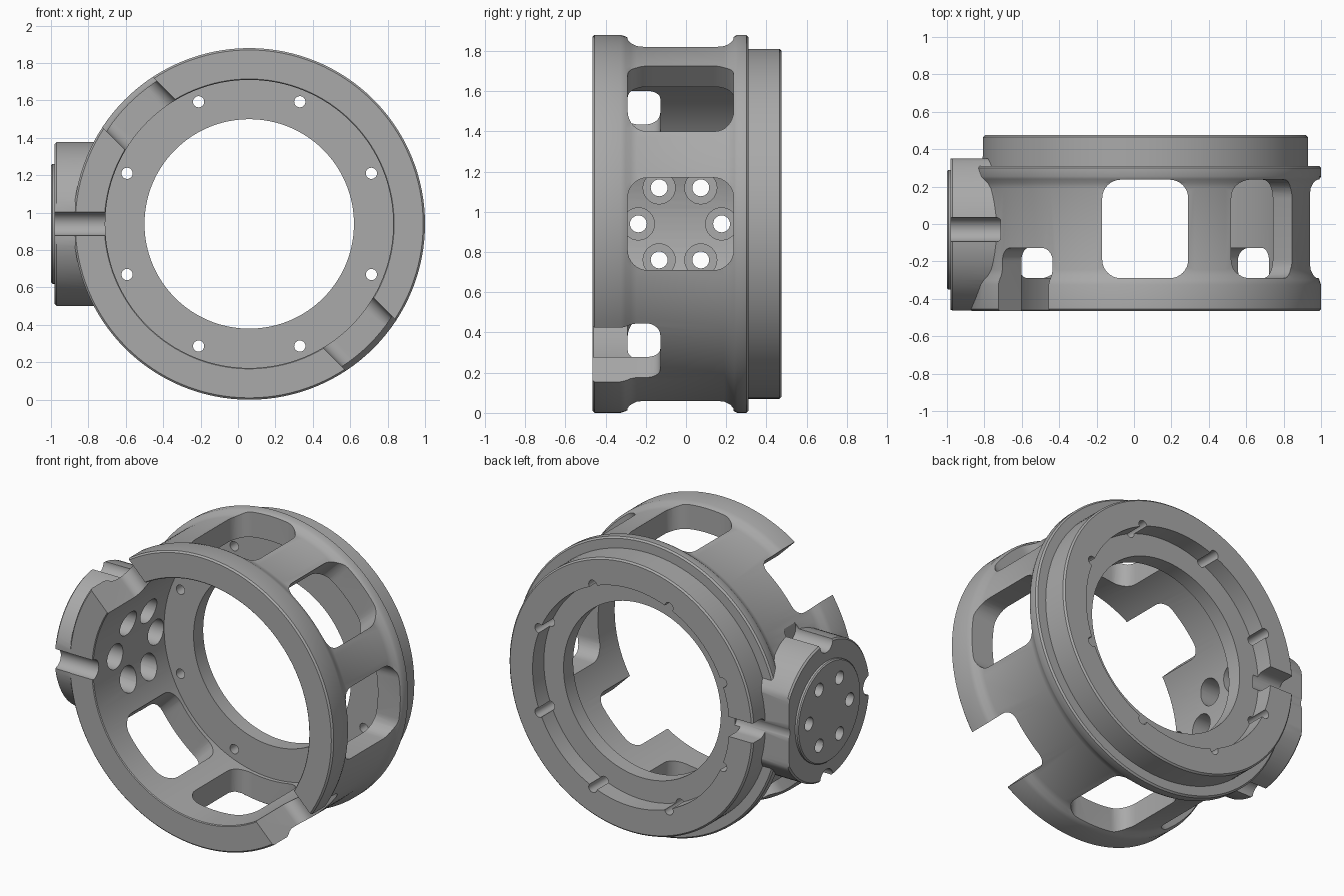
import bpy
import bmesh
from math import sin, cos, pi, radians
from mathutils import Matrix

cube = bpy.data.objects.get("Cube")
if cube:
    bpy.data.objects.remove(cube)

CX, CZ = 0.06, 0.94      # ring axis, parallel to y
BY = -0.03               # boss axis position along y

metal = bpy.data.materials.new("grey metal")
metal.use_nodes = True
GREY = (0.40, 0.40, 0.40, 1)
metal.diffuse_color = GREY
metal.node_tree.nodes["Principled BSDF"].inputs["Base Color"].default_value = GREY


def make(name, bm):
    bmesh.ops.recalc_face_normals(bm, faces=bm.faces)
    mesh = bpy.data.meshes.new(name)
    bm.to_mesh(mesh)
    bm.free()
    mesh.materials.append(metal)
    obj = bpy.data.objects.new(name, mesh)
    bpy.context.collection.objects.link(obj)
    return obj


def lathe(name, profile, steps=128):
    """Revolve (radius, y) points around the ring axis."""
    bm = bmesh.new()
    rings = [[bm.verts.new((CX + r * cos(2 * pi * i / steps), y,
                            CZ + r * sin(2 * pi * i / steps))) for r, y in profile]
             for i in range(steps)]
    n = len(profile)
    for i in range(steps):
        a, b = rings[i], rings[(i + 1) % steps]
        for j in range(n):
            k = (j + 1) % n
            bm.faces.new((a[j], a[k], b[k], b[j]))
    return make(name, bm)


def radial_frame(deg):
    """Local axes: tangent, y, outward radius."""
    a = radians(deg)
    return Matrix(((sin(a), 0, cos(a), CX), (0, 1, 0, 0),
                   (-cos(a), 0, sin(a), CZ), (0, 0, 0, 1)))


AXIAL = Matrix(((1, 0, 0, CX), (0, 0, 1, 0), (0, 1, 0, CZ), (0, 0, 0, 1)))


def prism(name, sections, frame):
    """Skin matching outlines, given as (outline, depth), into a closed solid."""
    bm = bmesh.new()
    loops = [[bm.verts.new(frame @ Matrix.Translation((u, v, w)).translation)
              for u, v in pts] for pts, w in sections]
    n = len(loops[0])
    for a, b in zip(loops, loops[1:]):
        for i in range(n):
            j = (i + 1) % n
            bm.faces.new((a[i], a[j], b[j], b[i]))
    bm.faces.new(loops[0][::-1])
    bm.faces.new(loops[-1])
    return make(name, bm)


def circle(cu, cv, r, n=32):
    return [(cu + r * cos(2 * pi * i / n), cv + r * sin(2 * pi * i / n)) for i in range(n)]


def rounded(u0, u1, v0, v1, r, n=8):
    corners = ((u1 - r, v1 - r), (u0 + r, v1 - r), (u0 + r, v0 + r), (u1 - r, v0 + r))
    return [(cu + r * cos(pi / 2 * (q + i / n)), cv + r * sin(pi / 2 * (q + i / n)))
            for q, (cu, cv) in enumerate(corners) for i in range(n + 1)]


def combine(target, other, operation):
    mod = target.modifiers.new("join", "BOOLEAN")
    mod.operation = operation
    mod.solver = "EXACT"
    mod.object = other
    bpy.context.view_layer.update()
    graph = bpy.context.evaluated_depsgraph_get()
    mesh = bpy.data.meshes.new_from_object(target.evaluated_get(graph))
    target.modifiers.clear()
    target.data = mesh
    bpy.data.objects.remove(other)


# Ring body with raised rims, stepped rear collar and inner flange
housing = lathe("ring_housing", [
    (0.775, -0.465), (0.93, -0.465), (0.94, -0.455), (0.94, -0.325), (0.932, -0.30),
    (0.918, -0.275), (0.91, -0.245), (0.91, 0.19), (0.918, 0.22), (0.932, 0.24),
    (0.94, 0.255), (0.94, 0.30), (0.93, 0.31), (0.87, 0.31), (0.87, 0.465),
    (0.86, 0.475), (0.70, 0.475), (0.70, 0.36), (0.56, 0.36), (0.56, 0.262),
    (0.77, 0.262), (0.77, -0.46)])

# Side boss: round pad with flats front and rear, plus a raised disc
side = radial_frame(180)


def pad(r):
    return [(u, min(max(v, -0.462), 0.35)) for u, v in circle(0, BY, r, 96)]


boss = prism("boss", [(pad(0.443), 0.5), (pad(0.443), 1.03), (pad(0.433), 1.04)], side)
bore = prism("bore_cutter", [(circle(0, 0, 0.84, 128), -0.7), (circle(0, 0, 0.84, 128), 0.7)], AXIAL)
combine(boss, bore, "DIFFERENCE")
combine(housing, boss, "UNION")
disc = prism("boss_disc", [(circle(0, BY, 0.32, 64), 0.98), (circle(0, BY, 0.32, 64), 1.053),
                           (circle(0, BY, 0.313, 64), 1.06)], side)
combine(housing, disc, "UNION")


def cut(outline, w0, w1, frame):
    combine(housing, prism("cutter", [(outline, w0), (outline, w1)], frame), "DIFFERENCE")


# Rounded windows around the wall
for deg in (90, 45, 0, 270, 225):
    cut(rounded(-0.23, 0.23, -0.29, 0.237, 0.1), 0.6, 1.2, radial_frame(deg))

# Open notches in the front rim
for deg in (135, 315):
    cut(rounded(-0.19, 0.19, -0.8, -0.128, 0.07), 0.6, 1.2, radial_frame(deg))

# Flange bolt holes
for k in range(8):
    a = radians(22.5 + 45 * k)
    cut(circle(0.707 * cos(a), 0.707 * sin(a), 0.03, 24), 0.2, 0.6, AXIAL)

# Boss bolt holes with counterbores from the inside
for k in range(6):
    a = radians(90 + 60 * k)
    u, v = 0.207 * cos(a), BY + 0.207 * sin(a)
    cut(circle(u, v, 0.08), 0.6, 0.95, side)
    cut(circle(u, v, 0.042, 24), 0.9, 1.2, side)

# Grooves round the boss edge: above, below, front and rear
for u in (-0.44, 0.44):
    cut(circle(u, BY, 0.065), 0.775, 1.2, side)
cut(circle(0, -0.465, 0.063), 0.6, 1.2, side)
cut(rounded(-0.063, 0.063, 0.343, 0.7, 0.06), 0.66, 1.2, side)

# Smooth curved walls, crisp edges
bpy.ops.object.select_all(action="DESELECT")
housing.select_set(True)
bpy.context.view_layer.objects.active = housing
bpy.ops.object.shade_smooth_by_angle(angle=radians(30))
